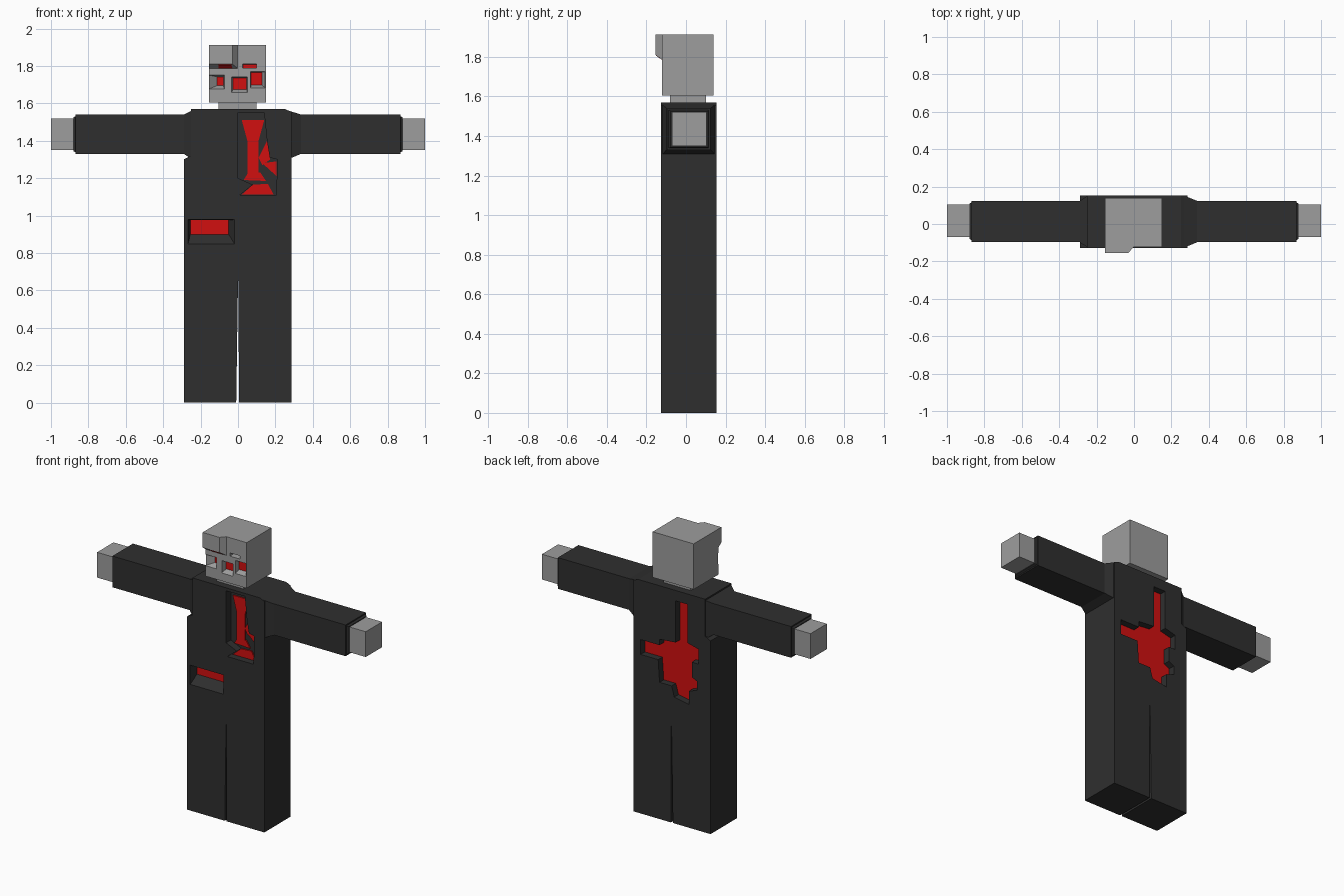
import bpy, bmesh


def material(name, rgb):
    m = bpy.data.materials.new(name)
    m.diffuse_color = (*rgb, 1)
    return m


DARK = material("dark cloth", (0.028, 0.028, 0.028))
RED = material("wound red", (0.64, 0.005, 0.005))
GREY = material("pale grey skin", (0.34, 0.34, 0.34))


def loft(name, near, far, mats, far_mat=0):
    """Closed solid between two matching point loops."""
    bm = bmesh.new()
    a = [bm.verts.new(p) for p in near]
    b = [bm.verts.new(p) for p in far]
    n = len(a)
    for i in range(n):
        bm.faces.new((a[i], a[(i + 1) % n], b[(i + 1) % n], b[i]))
    bm.faces.new(a)
    bm.faces.new(b).material_index = far_mat
    bmesh.ops.recalc_face_normals(bm, faces=bm.faces)
    me = bpy.data.meshes.new(name)
    bm.to_mesh(me)
    bm.free()
    for m in mats:
        me.materials.append(m)
    ob = bpy.data.objects.new(name, me)
    bpy.context.collection.objects.link(ob)
    return ob


def prism(name, pts, y0, y1, mats, inner=None, far_mat=0):
    """Front (x, z) outline pushed from y0 to y1, optionally tapering."""
    return loft(name, [(x, y0, z) for x, z in pts],
                [(x, y1, z) for x, z in (inner or pts)], mats, far_mat)


def rect(x0, x1, z0, z1):
    return [(x0, z0), (x1, z0), (x1, z1), (x0, z1)]


def ring(x, y0, y1, z0, z1):
    return [(x, y0, z0), (x, y1, z0), (x, y1, z1), (x, y0, z1)]


def carve(target, cutters):
    for c in cutters:
        mod = target.modifiers.new("carve", 'BOOLEAN')
        mod.operation = 'DIFFERENCE'
        mod.solver = 'EXACT'
        mod.object = c
        bpy.context.view_layer.objects.active = target
        bpy.ops.object.modifier_apply(modifier=mod.name)
        bpy.data.objects.remove(c)


F, B = -0.127, 0.153   # front and back of the body

# Coat and trousers in one block, with a stepped left shoulder
body = prism("body", [(-0.29, 0), (0.285, 0), (0.285, 1.555), (0.25, 1.57),
                      (-0.25, 1.57), (-0.25, 1.32), (-0.29, 1.30)], F, B, [DARK, RED])
chest = [(0.0, 1.55), (0.0, 1.2), (0.08, 1.165), (0.01, 1.11), (0.205, 1.11),
         (0.21, 1.30), (0.17, 1.31), (0.155, 1.40), (0.14, 1.55)]
back = [(-0.03, 1.5), (-0.03, 1.22), (0.09, 1.21), (0.09, 1.17), (0.23, 1.17),
        (0.23, 1.07), (0.10, 1.07), (0.09, 0.92), (0.0, 0.92), (-0.02, 0.85),
        (-0.13, 0.83), (-0.13, 0.92), (-0.19, 0.94), (-0.19, 1.0), (-0.15, 1.02),
        (-0.15, 1.12), (-0.2, 1.12), (-0.2, 1.22), (-0.12, 1.24), (-0.12, 1.5)]
carve(body, [
    prism("leg gap", [(-0.011, -0.1), (0.005, -0.1), (0.003, 0.65), (0.0, 0.65)],
          -0.3, 0.3, [DARK, RED]),
    prism("chest cut", chest, F - 0.01, F + 0.05, [DARK, RED]),
    prism("back cut", back, B + 0.01, B - 0.045, [DARK, RED], far_mat=1),
    prism("waist cut", rect(-0.267, -0.018, 0.848, 0.978), F - 0.001, F + 0.055,
          [DARK, RED], rect(-0.255, -0.05, 0.90, 0.977), 1),
])

# Red shards on the floor of the chest wound
shards = [
    [(0.02, 1.51), (0.05, 1.40), (0.05, 1.22), (0.11, 1.22), (0.11, 1.40), (0.14, 1.51)],
    [(0.11, 1.31), (0.155, 1.40), (0.172, 1.30), (0.13, 1.27)],
    [(0.13, 1.28), (0.207, 1.29), (0.207, 1.21)],
    [(0.055, 1.23), (0.12, 1.23), (0.15, 1.185), (0.03, 1.19)],
    [(0.02, 1.112), (0.19, 1.112), (0.16, 1.17), (0.08, 1.165)],
]
for pts in shards:
    prism("chest_wound_shard", pts, F + 0.042, F + 0.051, [RED])

# Shoulders, sleeves, cuffs and hands
for s, x0, x1 in ((1, 0.265, 0.337), (-1, 0.245, 0.29)):
    side = "right" if s > 0 else "left"
    loft(side + "_shoulder", ring(s * x0, F, B, 1.30, 1.563),
         ring(s * x1, -0.098, 0.124, 1.33, 1.54), [DARK])
    loft(side + "_sleeve", ring(s * (x1 - 0.01), -0.096, 0.123, 1.33, 1.54),
         ring(s * 0.868, -0.096, 0.123, 1.33, 1.54), [DARK])
    loft(side + "_cuff", ring(s * 0.868, -0.088, 0.115, 1.338, 1.532),
         ring(s * 0.88, -0.078, 0.11, 1.345, 1.525), [DARK])
    loft(side + "_hand", ring(s * 0.87, -0.07, 0.104, 1.35, 1.52),
         ring(s * 1.0, -0.07, 0.104, 1.35, 1.52), [GREY])

# Neck and head
loft("neck", ring(-0.105, -0.08, 0.10, 1.56, 1.62),
     ring(0.098, -0.08, 0.10, 1.56, 1.62), [GREY])
HF = -0.122
head = prism("head", rect(-0.155, 0.15, 1.605, 1.912), HF, 0.14, [GREY, RED])
sockets = [
    (rect(-0.16, -0.073, 1.675, 1.752), rect(-0.112, -0.078, 1.695, 1.742)),
    (rect(-0.035, 0.05, 1.658, 1.742), rect(-0.027, 0.046, 1.675, 1.735)),
    (rect(0.067, 0.146, 1.682, 1.77), rect(0.07, 0.128, 1.697, 1.766)),
    (rect(0.025, 0.10, 1.788, 1.81), rect(0.027, 0.098, 1.79, 1.809)),
]
carve(head, [prism("socket cut", o, HF - 0.001, HF + 0.035, [GREY, RED], i, 1)
             for o, i in sockets])

# Jutting brow block with sloped underside, and red eye strip below it
prism("brow", rect(-0.155, 0.0, 1.785, 1.912), HF + 0.002, -0.155, [GREY],
      rect(-0.155, -0.03, 1.81, 1.912))
loft("brow_eye", [(-0.105, -0.119, 1.783), (-0.03, -0.119, 1.783),
                  (-0.035, -0.152, 1.806), (-0.105, -0.152, 1.806)],
     [(-0.105, -0.119, 1.788), (-0.03, -0.119, 1.788),
      (-0.035, -0.152, 1.811), (-0.105, -0.152, 1.811)], [RED])
